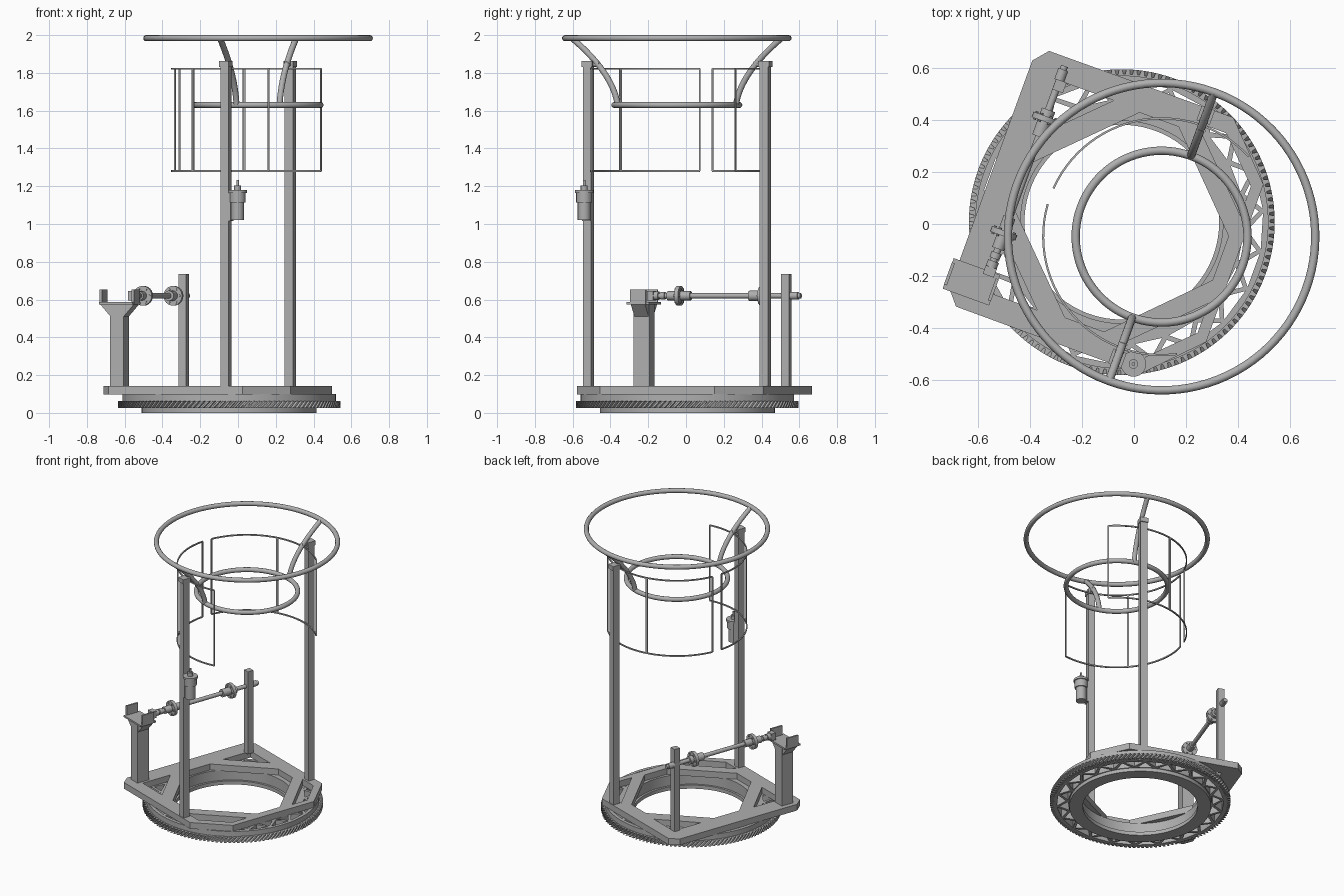
import bpy, bmesh
from math import sin, cos, pi, radians
from mathutils import Matrix, Vector

cube = bpy.data.objects.get("Cube")
if cube:
    bpy.data.objects.remove(cube, do_unlink=True)

grey = bpy.data.materials.new("plain_grey")
grey.use_nodes = True
COLOUR = (0.43, 0.43, 0.43, 1)
grey.diffuse_color = COLOUR
grey.node_tree.nodes["Principled BSDF"].inputs["Base Color"].default_value = COLOUR

# Whole machine is turned 20 degrees about the gear centre
TURN = Matrix.Translation((-0.047, 0.007, 0)) @ Matrix.Rotation(radians(-20), 4, 'Z')
TOWER = 0.163   # offset of the tower axis from the gear centre
made = []


def finish(name, bm):
    bmesh.ops.recalc_face_normals(bm, faces=bm.faces)
    mesh = bpy.data.meshes.new(name)
    bm.to_mesh(mesh)
    bm.free()
    mesh.materials.append(grey)
    ob = bpy.data.objects.new(name, mesh)
    bpy.context.collection.objects.link(ob)
    ob.matrix_world = TURN
    made.append(ob)
    return ob


def polar(r, deg, cx=0):
    return (cx + r * cos(radians(deg)), r * sin(radians(deg)))


def circle(r, n=96):
    return [polar(r, 360 * i / n) for i in range(n)]


def prism(name, loops, z0, z1, twist=0):
    """Extrude an outline with optional holes; twist turns the top."""
    bm = bmesh.new()
    edges = []
    for loop in loops:
        vs = [bm.verts.new((x, y, z0)) for x, y in loop]
        edges += [bm.edges.new((vs[i - 1], vs[i])) for i in range(len(vs))]
    bmesh.ops.triangle_fill(bm, edges=edges, use_beauty=True)
    top = bmesh.ops.extrude_face_region(bm, geom=list(bm.faces))["geom"]
    verts = [g for g in top if isinstance(g, bmesh.types.BMVert)]
    bmesh.ops.translate(bm, verts=verts, vec=(0, 0, z1 - z0))
    bmesh.ops.rotate(bm, verts=verts, matrix=Matrix.Rotation(twist, 3, 'Z'))
    return finish(name, bm)


def box(name, centre, size):
    bm = bmesh.new()
    bmesh.ops.create_cube(bm, size=1)
    bmesh.ops.scale(bm, verts=bm.verts, vec=size)
    bmesh.ops.translate(bm, verts=bm.verts, vec=centre)
    return finish(name, bm)


def rod(name, a, b, r, n=24):
    a, b = Vector(a), Vector(b)
    d = b - a
    m = Matrix.Translation((a + b) / 2) @ d.to_track_quat('Z', 'Y').to_matrix().to_4x4()
    bm = bmesh.new()
    bmesh.ops.create_cone(bm, cap_ends=True, segments=n, radius1=r, radius2=r,
                          depth=d.length, matrix=m)
    return finish(name, bm)


def tube(name, pts, r, cyclic=False):
    """Round tube swept along a path."""
    cu = bpy.data.curves.new(name, 'CURVE')
    cu.dimensions = '3D'
    cu.bevel_depth = r
    cu.bevel_resolution = 4
    cu.use_fill_caps = True
    sp = cu.splines.new('POLY')
    sp.points.add(len(pts) - 1)
    for p, co in zip(sp.points, pts):
        p.co = (*co, 1)
    sp.use_cyclic_u = cyclic
    cu.materials.append(grey)
    ob = bpy.data.objects.new(name, cu)
    bpy.context.collection.objects.link(ob)
    ob.matrix_world = TURN


def arc_band(name, r0, r1, a0, a1, z0, z1):
    n = max(1, round(abs(a1 - a0) / 4))
    angles = [a0 + (a1 - a0) * i / n for i in range(n + 1)]
    loop = [polar(r1, a, TOWER) for a in angles]
    loop += [polar(r0, a, TOWER) for a in reversed(angles)]
    return prism(name, [loop], z0, z1)


# Turntable: bearing ring, lattice plate, helical gear rim
prism("bearing_ring", [circle(0.463), circle(0.375)], 0, 0.026)
PITCH = 360 / 22
holes = []
for i in range(22):
    a, b = i * PITCH, (i + 0.5) * PITCH
    holes.append([polar(0.545, a - 7.2), polar(0.545, a + 7.2), polar(0.485, a)])
    holes.append([polar(0.472, b - 6.5), polar(0.472, b + 6.5), polar(0.53, b)])
prism("lattice_plate", [circle(0.565, 132), circle(0.39)] + holes, 0.025, 0.1)
TEETH = 130
teeth = []
for i in range(TEETH):
    for f, r in ((0, 0.57), (0.3, 0.57), (0.42, 0.589), (0.85, 0.589)):
        teeth.append(polar(r, 360 * (i + f) / TEETH))
prism("gear_rim", [teeth, circle(0.556, TEETH)], 0.027, 0.064, 0.06)

# Base frame with an eight-sided opening and corner windows
half = [(-0.537, 0.467), (-0.489, 0.524), (0.266, 0.526), (0.463, 0.323)]
mirrored = [(x, -y) for x, y in reversed(half)]
opening = [(-0.4, 0.1), (-0.08, 0.42), (0.08, 0.42), (0.405, 0.09)]
loops = [half + mirrored, opening + [(x, -y) for x, y in reversed(opening)]]
for s in (1, -1):
    loops.append([(0.14, s * 0.46), (0.26, s * 0.46), (0.42, s * 0.3), (0.42, s * 0.18)])
    loops.append([(-0.19, s * 0.43), (-0.41, s * 0.43), (-0.41, s * 0.21)])
prism("base_frame", loops, 0.098, 0.143)

# Tower posts, curved struts and curved panel frames on both sides
for s, side in ((1, "back"), (-1, "front")):
    box(side + "_post", (TOWER, s * 0.498, 0.985), (0.046, 0.046, 1.7))
    box(side + "_post_cap", (TOWER, s * 0.498, 1.846), (0.054, 0.06, 0.032))
    rod(side + "_stub", (TOWER, s * 0.5, 1.846), (TOWER, s * 0.435, 1.846), 0.014)
    path = []
    for i in range(17):
        t = i / 16
        k = ((1 - t) ** 2, 2 * t * (1 - t), t * t)
        r = k[0] * 0.592 + k[1] * 0.36 + k[2] * 0.333
        z = k[0] * 1.985 + k[1] * 1.8 + k[2] * 1.63
        path.append((TOWER, s * r, z))
    tube(side + "_strut", path, 0.016)
    a0, a1 = 180 - s * 4.5, 180 - s * 117
    for z, edge in ((1.276, "lower"), (1.818, "upper")):
        arc_band(f"{side}_panel_{edge}_rail", 0.452, 0.46, a0, a1, z, z + 0.009)
    for a, w in ((a0, 0.5), ((a0 + a1) / 2, 0.9), (a1, 0.5)):
        arc_band(side + "_panel_bar", 0.452, 0.46, a - w, a + w, 1.28, 1.822)

# Hoops
for name, r, z in (("upper_hoop", 0.592, 1.984), ("lower_hoop", 0.331, 1.63)):
    tube(name, [(*polar(r, i * 3.75, TOWER), z) for i in range(96)], 0.016, True)

# Cup unit on the front post
CX, CY = TOWER + 0.066, -0.498
for name, z0, z1, r in (("cup_body", 1.02, 1.12, 0.034), ("cup_head", 1.115, 1.17, 0.042),
                        ("cup_lid", 1.165, 1.18, 0.049), ("cup_neck", 1.18, 1.205, 0.018),
                        ("cup_pin", 1.2, 1.232, 0.007)):
    rod(name, (CX, CY, z0), (CX, CY, z1), r)
box("cup_bracket", (TOWER + 0.028, CY, 1.095), (0.012, 0.05, 0.16))

# Drive column with a U-shaped cradle
DX, DY = -0.466, -0.414
box("drive_column", (DX, DY, 0.36), (0.075, 0.09, 0.44))
box("cradle_plate", (DX, DY, 0.58), (0.19, 0.125, 0.012))
for s in (1, -1):
    box("cradle_flange", (DX + s * 0.09, DY, 0.615), (0.012, 0.09, 0.075))
    bm = bmesh.new()
    tri = [bm.verts.new((DX + s * x, DY - 0.04, z))
           for x, z in ((0.037, 0.575), (0.095, 0.575), (0.037, 0.51))]
    face = bm.faces.new(tri)
    ext = bmesh.ops.extrude_face_region(bm, geom=[face])["geom"]
    bmesh.ops.translate(bm, vec=(0, 0.08, 0),
                        verts=[g for g in ext if isinstance(g, bmesh.types.BMVert)])
    finish("cradle_gusset", bm)

# Drive shaft running to the support column
SX, SZ = -0.413, 0.62
box("support_column", (SX + 0.008, 0.411, 0.438), (0.043, 0.043, 0.594))
for name, y0, y1, r in (("drive_shaft", -0.33, 0.49, 0.014), ("shaft_coupling", -0.335, -0.31, 0.022),
                        ("shaft_coupling", -0.3, -0.275, 0.02), ("near_hub", -0.26, -0.13, 0.024),
                        ("near_flange", -0.207, -0.185, 0.052), ("far_hub", 0.2, 0.31, 0.027),
                        ("far_flange", 0.262, 0.284, 0.052), ("shaft_end", 0.43, 0.475, 0.02)):
    rod(name, (SX, y0, SZ), (SX, y1, SZ), r)
box("shaft_block", (SX, -0.352, SZ), (0.045, 0.035, 0.05))
for y in (-0.196, 0.273):
    for i in range(6):
        bx, bz = polar(0.039, 60 * i)
        rod("flange_bolt", (SX + bx, y - 0.017, SZ + bz), (SX + bx, y + 0.017, SZ + bz), 0.006, 8)

# Smooth the round parts, keep edges sharp
bpy.ops.object.select_all(action='DESELECT')
for ob in made:
    ob.select_set(True)
bpy.context.view_layer.objects.active = made[0]
bpy.ops.object.shade_smooth_by_angle(angle=radians(30))
